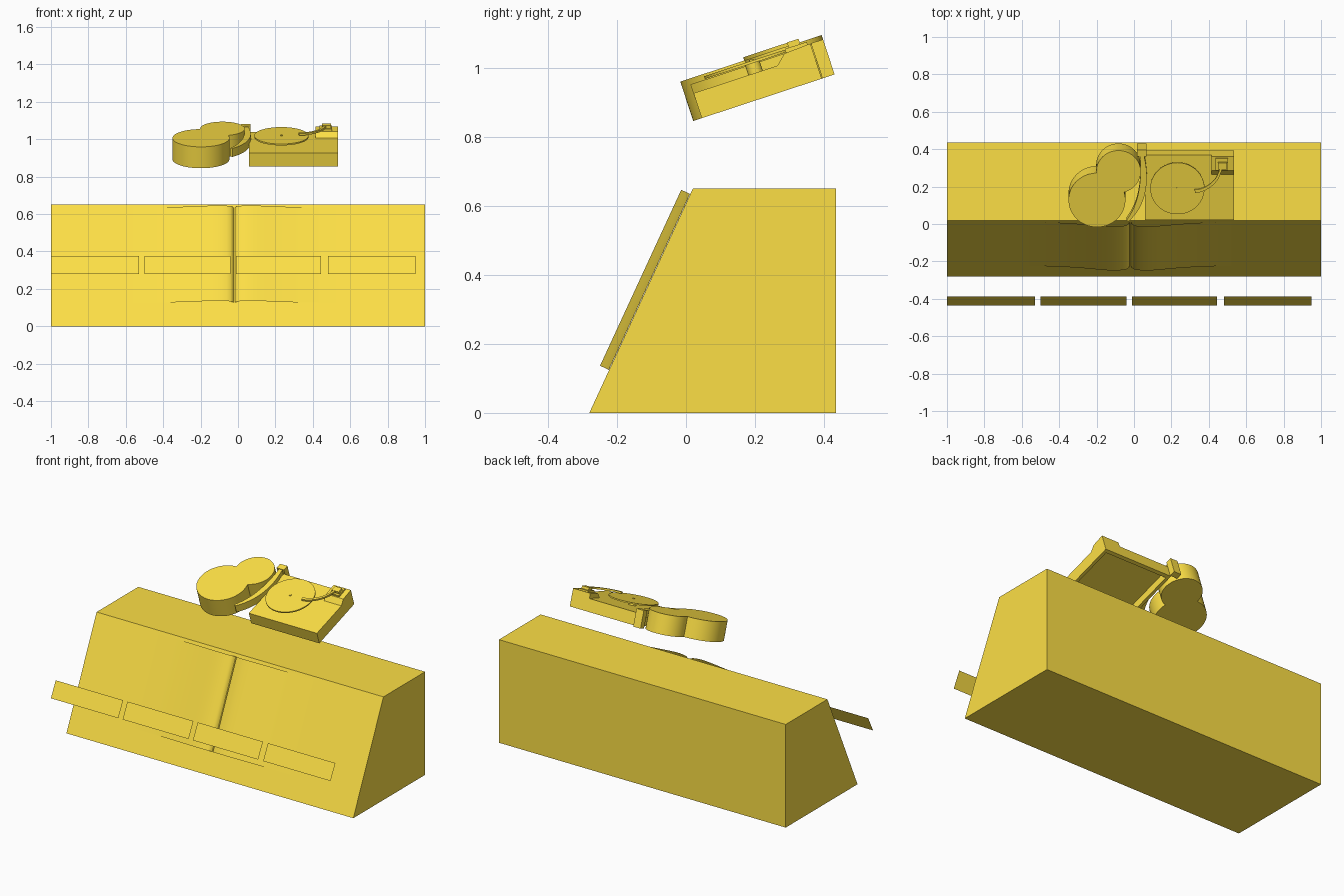
import bpy, bmesh, math
from mathutils import Matrix, Vector

if "Cube" in bpy.data.objects:
    bpy.data.objects.remove(bpy.data.objects["Cube"])

TILT = math.atan2(0.135, 0.41)
# Tilted frame for the floating instruments, and frame lying on the sloped front
DECK = Matrix.Translation((0, 0.02, 0.845)) @ Matrix.Rotation(TILT, 4, 'X')
SLOPE = Matrix.Translation((0, -0.28, 0)) @ Matrix.Rotation(math.atan2(0.65, 0.30), 4, 'X')

AMBER = bpy.data.materials.new("amber")
AMBER.diffuse_color = (0.98, 0.74, 0.06, 1)
AMBER.use_nodes = True
AMBER.node_tree.nodes["Principled BSDF"].inputs["Base Color"].default_value = AMBER.diffuse_color


def link(name, me):
    """Add a mesh to the scene with the amber material."""
    me.materials.append(AMBER)
    ob = bpy.data.objects.new(name, me)
    bpy.context.collection.objects.link(ob)
    return ob


def smooth_edges(ob):
    bpy.context.view_layer.objects.active = ob
    ob.select_set(True)
    bpy.ops.object.shade_smooth_by_angle(angle=math.radians(40))
    ob.select_set(False)


def prism(name, pts, a, b, axis='Z', mat=Matrix(), smooth=False):
    """Extrude a 2D outline from a to b along an axis, then place it with mat."""
    def place(p, t):
        v = {'Z': (p[0], p[1], t), 'Y': (p[0], t, p[1]), 'X': (t, p[0], p[1])}[axis]
        return mat @ Vector(v)
    bm = bmesh.new()
    lo = [bm.verts.new(place(p, a)) for p in pts]
    hi = [bm.verts.new(place(p, b)) for p in pts]
    n = len(pts)
    bm.faces.new(lo)
    bm.faces.new(hi)
    for i in range(n):
        bm.faces.new((lo[i], lo[(i + 1) % n], hi[(i + 1) % n], hi[i]))
    bmesh.ops.recalc_face_normals(bm, faces=bm.faces)
    me = bpy.data.meshes.new(name)
    bm.to_mesh(me)
    bm.free()
    ob = link(name, me)
    if smooth:
        smooth_edges(ob)
    return ob


def sheet(name, pts, mat):
    """Open sheet from (x0, x1) rows of local points, normals up."""
    n = len(pts[0])
    me = bpy.data.meshes.new(name)
    me.from_pydata([mat @ Vector(p) for row in pts for p in row], [],
                   [(i, i + 1, n + i + 1, n + i) for i in range(n - 1)])
    return link(name, me)


def rect(x0, x1, y0, y1):
    return [(x0, y0), (x1, y0), (x1, y1), (x0, y1)]


def arc(cx, cy, r, a0, a1, n):
    return [(cx + r * math.cos(a0 + (a1 - a0) * i / n),
             cy + r * math.sin(a0 + (a1 - a0) * i / n)) for i in range(n)]


def disc(name, cx, cy, r, a, b, n=64):
    return prism(name, arc(cx, cy, r, 0, math.tau, n), a, b, 'Z', DECK, True)


def ribbon(path, width):
    """Outline of a smoothed path; width(t) gives the half-width along it."""
    P = [Vector(p) for p in path]
    curve = []
    for i in range(len(P) - 1):
        p0, p1, p2, p3 = P[max(i - 1, 0)], P[i], P[i + 1], P[min(i + 2, len(P) - 1)]
        for k in range(6):
            t = k / 6
            curve.append(0.5 * (2 * p1 + (p2 - p0) * t + (2 * p0 - 5 * p1 + 4 * p2 - p3) * t * t
                                + (3 * p1 - p0 - 3 * p2 + p3) * t ** 3))
    curve.append(P[-1])
    left, right = [], []
    for i, c in enumerate(curve):
        d = (curve[min(i + 1, len(curve) - 1)] - curve[max(i - 1, 0)]).normalized()
        w = width(i / (len(curve) - 1))
        left.append((c.x - d.y * w, c.y + d.x * w))
        right.append((c.x + d.y * w, c.y - d.x * w))
    return left + right[::-1]


# Booth with sloped front
prism("booth", [(-0.28, 0), (0.435, 0), (0.435, 0.65), (0.02, 0.65)], -1, 1, 'X')

# Open book relief: sheet with two swelling pages and a narrow gutter
half = [(0.003, 0.001), (0.009, 0.013), (0.02, 0.021), (0.04, 0.026), (0.07, 0.029), (0.1, 0.029),
        (0.14, 0.026), (0.19, 0.021), (0.26, 0.014), (0.33, 0.009), (0.4, 0.005),
        (0.47, 0.003), (0.54, 0.001)]
top = [(-0.02 - x, h) for x, h in reversed(half)] + [(-0.02 + x, h) for x, h in half]
smooth_edges(sheet("open_book", [[(x, s, h) for x, h in top] for s in (0.137, 0.698)], SLOPE))

# Thin floating panels in front
for i, (x0, x1) in enumerate([(-1, -0.53), (-0.5, -0.04), (-0.01, 0.445), (0.48, 0.95)]):
    sheet(f"front_panel_{i + 1}", [[(x0, -0.435, 0.28), (x1, -0.435, 0.28)],
                                   [(x0, -0.387, 0.375), (x1, -0.387, 0.375)]], Matrix())

# Figure-eight drum body
c1, r1, c2, r2 = Vector((-0.198, 0.153)), 0.152, Vector((-0.083, 0.313)), 0.119
d = (c2 - c1).length
th = math.atan2(c2.y - c1.y, c2.x - c1.x)
al = math.acos((d * d + r1 * r1 - r2 * r2) / (2 * d * r1))
be = math.acos((d * d + r2 * r2 - r1 * r1) / (2 * d * r2))
outline = (arc(*c1, r1, th + al, th + math.tau - al, 56)
           + arc(*c2, r2, th - math.pi + be, th + math.pi - be, 48))
prism("rounded_body", outline, 0, 0.12, 'Z', DECK, True)

# Curved arm and its end block
prism("curved_arm", ribbon([(-0.035, 0.03), (0.004, 0.085), (0.035, 0.16), (0.05, 0.25),
                            (0.05, 0.33), (0.043, 0.4)],
                           lambda t: 0.006 + 0.012 * math.sin(math.pi * min(t * 0.9, 1))),
      0.055, 0.103, 'Z', DECK, True)
prism("arm_block", rect(0.016, 0.067, 0.395, 0.432), 0.0, 0.107, 'Z', DECK)

# Turntable: hollow plinth made of a top plate and four walls
X0, X1, BACK = 0.06, 0.535, 0.393
prism("plinth_top", rect(X0, X1, 0.027, BACK), 0.045, 0.076, 'Z', DECK)
for nm, r in (("front", rect(X0, X1, 0.027, 0.05)), ("rear", rect(X0, X1, 0.37, BACK)),
              ("left", rect(X0, X0 + 0.02, 0.05, 0.37)),
              ("right", rect(X1 - 0.02, X1, 0.05, 0.37))):
    prism(f"plinth_{nm}_wall", r, 0.0, 0.045, 'Z', DECK)

# Raised arm mount with ramped front
prism("arm_mount", [(0.283, 0.076), (0.313, 0.103), (BACK, 0.107), (BACK, 0.076)],
      0.415, X1, 'X', DECK)

# Platter, hub and spindle
disc("platter_hub", 0.232, 0.216, 0.022, 0.076, 0.106, 24)
disc("platter", 0.232, 0.216, 0.145, 0.105, 0.113)
disc("spindle", 0.232, 0.216, 0.006, 0.113, 0.117, 16)

# Pickup arm with pivot blocks
prism("pickup_arm", ribbon([(0.325, 0.205), (0.365, 0.213), (0.41, 0.24), (0.445, 0.28),
                            (0.47, 0.345)], lambda t: 0.009 - 0.003 * t),
      0.119, 0.13, 'Z', DECK, True)
prism("pivot_block", rect(0.437, 0.503, 0.318, 0.385), 0.103, 0.115, 'Z', DECK)
prism("counterweight", rect(0.448, 0.497, 0.33, 0.365), 0.105, 0.131, 'Z', DECK)
